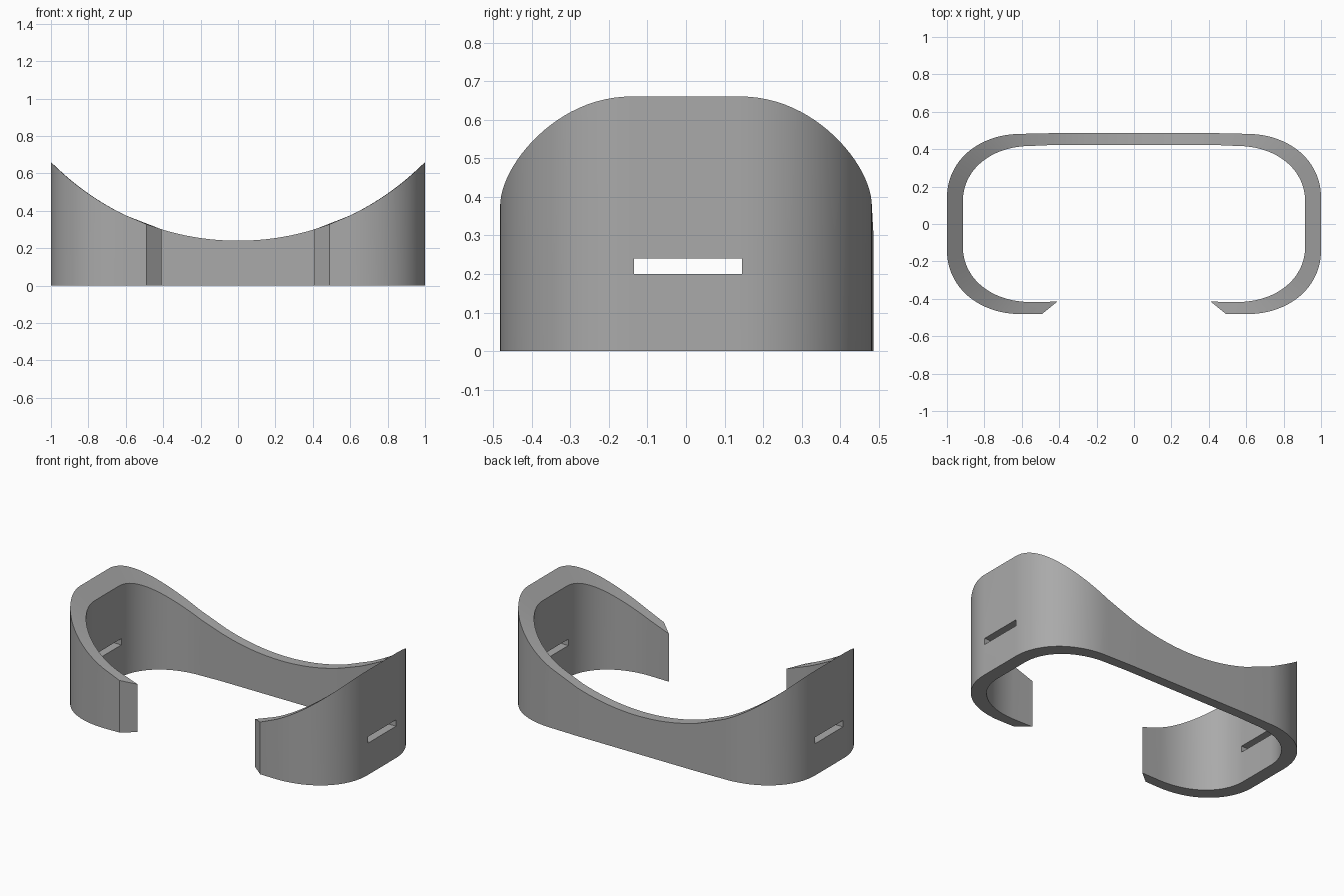
import bpy
import bmesh
from math import sqrt
from mathutils import Vector
from mathutils.geometry import interpolate_bezier

if "Cube" in bpy.data.objects:
    bpy.data.objects.remove(bpy.data.objects["Cube"])

grey = bpy.data.materials.new("plain grey")
grey.use_nodes = True
grey.diffuse_color = (0.4, 0.4, 0.4, 1)
grey.node_tree.nodes["Principled BSDF"].inputs["Base Color"].default_value = (0.4, 0.4, 0.4, 1)


def top_height(x):
    """Circular scoop across the top of the band."""
    return 1.64 - sqrt(1.96 - x * x)


def scaled(p):
    """Inner wall point belonging to an outer wall point."""
    return Vector((p.x * 0.915, p.y * 0.866))


# Rounded corner, from the long wall to the short side
start, end, pull = Vector((0.6, 0.482)), Vector((1, 0.14)), 0.58
corner = Vector((end.x, start.y))
curve = interpolate_bezier(start, start.lerp(corner, pull), end.lerp(corner, pull), end, 25)
curve = [Vector((p[0], p[1])) for p in curve]

# Half of the band as outer/inner pairs: front tip, front corner, side, back corner, back wall
half = [(Vector((0.49, -0.48)), Vector((0.41, -0.415)))]
for p in curve:
    q = Vector((p.x, -p.y))
    half.append((q, scaled(q)))
half += [(p, scaled(p)) for p in reversed(curve)]
for i in range(12, -1, -1):
    x = 0.42 * i / 12
    half.append((Vector((x, 0.486)), Vector((x, 0.423))))
mirrored = [(Vector((-a.x, a.y)), Vector((-b.x, b.y))) for a, b in reversed(half[:-1])]

# Band: a four-cornered section skinned along the path
bm = bmesh.new()
rings = []
for outer, inner in half + mirrored:
    rings.append([bm.verts.new((outer.x, outer.y, 0)),
                  bm.verts.new((outer.x, outer.y, top_height(outer.x))),
                  bm.verts.new((inner.x, inner.y, top_height(inner.x))),
                  bm.verts.new((inner.x, inner.y, 0))])
for a, b in zip(rings, rings[1:]):
    for k in range(4):
        n = (k + 1) % 4
        bm.faces.new((a[k], a[n], b[n], b[k]))
bm.faces.new(rings[0])
bm.faces.new(rings[-1])
bmesh.ops.recalc_face_normals(bm, faces=bm.faces)
mesh = bpy.data.meshes.new("band")
bm.to_mesh(mesh)
bm.free()
mesh.materials.append(grey)
band = bpy.data.objects.new("band", mesh)
bpy.context.collection.objects.link(band)

# Strap slots through both sides
bpy.ops.mesh.primitive_cube_add(size=1, location=(0, 0.005, 0.22))
cutter = bpy.context.object
cutter.name = "slot_cutter"
cutter.scale = (2.4, 0.28, 0.04)
cutter.hide_render = True
slots = band.modifiers.new("strap_slots", 'BOOLEAN')
slots.operation = 'DIFFERENCE'
slots.solver = 'EXACT'
slots.object = cutter

bpy.ops.object.select_all(action='DESELECT')
band.select_set(True)
bpy.context.view_layer.objects.active = band
bpy.ops.object.modifier_apply(modifier=slots.name)
bpy.data.objects.remove(cutter)
bpy.ops.object.shade_smooth_by_angle(angle=0.5)
